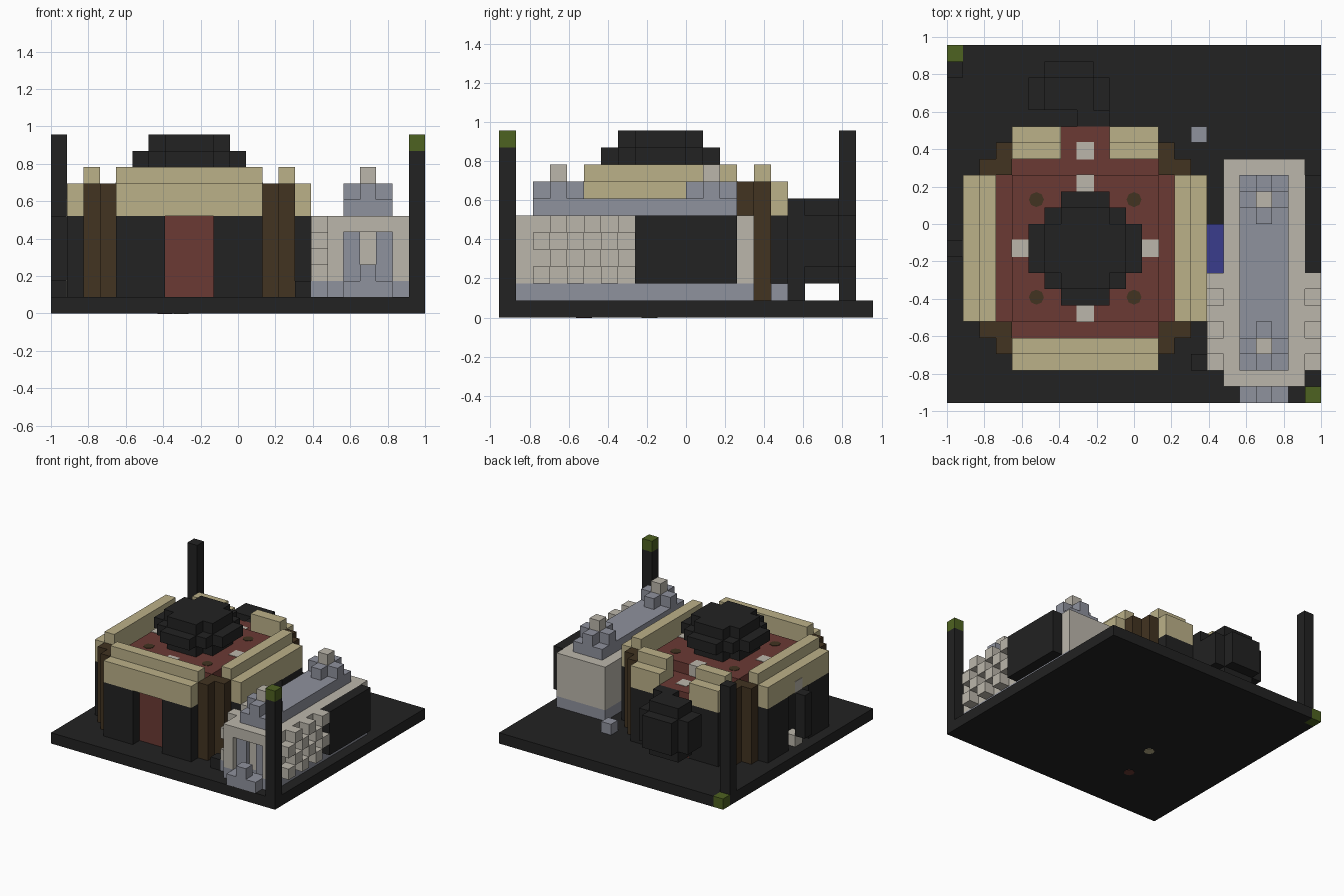
import bpy
import bmesh

cube = bpy.data.objects.get("Cube")
if cube:
    bpy.data.objects.remove(cube, do_unlink=True)

U = 2 / 23  # edge of one building block


def material(name, r, g, b):
    m = bpy.data.materials.new(name)
    m.use_nodes = True
    m.diffuse_color = (r, g, b, 1)
    m.node_tree.nodes["Principled BSDF"].inputs["Base Color"].default_value = (r, g, b, 1)
    return m


BLACK = material("charcoal", .016, .016, .016)
BEIGE = material("sandstone", .50, .44, .25)
RED = material("brick red", .147, .042, .034)
BROWN = material("dark wood", .054, .033, .015)
WHITE = material("pale stone", .50, .47, .41)
GREY = material("blue grey stone", .275, .287, .337)
BLUE = material("blue", .042, .045, .262)
GREEN = material("moss green", .076, .122, .015)


def finish(name, bm, mat):
    me = bpy.data.meshes.new(name)
    bm.to_mesh(me)
    bm.free()
    me.materials.append(mat)
    ob = bpy.data.objects.new(name, me)
    bpy.context.collection.objects.link(ob)


def blocks(name, mat, *boxes, grow=0.0):
    """Boxes given in block units as (x0, x1, y0, y1, z0, z1)."""
    bm = bmesh.new()
    for box in boxes:
        verts = bmesh.ops.create_cube(bm, size=1)["verts"]
        for v in verts:
            for i, shift in enumerate((11.5, 11, 0)):
                lo, hi = box[2 * i] - grow, box[2 * i + 1] + grow
                v.co[i] = ((hi if v.co[i] > 0 else lo) - shift) * U
    finish(name, bm, mat)


def unit(x, y, z):
    return (x, x + 1, y, y + 1, z, z + 1)


def mirror(boxes, axis, centre):
    """The boxes plus their reflection about a centre line."""
    out = list(boxes)
    for b in boxes:
        c = list(b)
        i = 2 * axis
        c[i], c[i + 1] = 2 * centre - b[i + 1], 2 * centre - b[i]
        out.append(tuple(c))
    return out


def discs(name, mat, points, z):
    """Thin eight-sided plates at block positions."""
    bm = bmesh.new()
    for x, y in points:
        verts = bmesh.ops.create_cone(bm, cap_ends=True, segments=8, radius1=.04,
                                      radius2=.04, depth=.006)["verts"]
        bmesh.ops.translate(bm, verts=verts, vec=((x - 11.5) * U, (y - 11) * U, z * U))
    finish(name, bm, mat)


CX, CY = 8.5, 9.5  # centre of the main hall

# Ground slab and corner posts
blocks("ground_slab", BLACK, (0, 23, 0, 21, 0, 1), (1, 23, 21, 22, 0, 1))
blocks("corner_posts", BLACK, (22, 23, 0, 1, 1, 10), (0, 1, 20, 21, 1, 11))
blocks("post_markers", GREEN, unit(22, 0, 10), unit(0, 21, 0))
discs("underside_spot_pale", BEIGE, [(8, 8.85)], 0)
discs("underside_spot_red", RED, [(7, 5)], 0)

# Hall walls: a core with two panels per side
blocks("hall_core", BLACK, (3, 14, 4, 15, 1, 6))
blocks("end_panels", BLACK,
       *mirror(mirror([(4, 7, 2, 4, 1, 6)], 0, CX), 1, CY))
blocks("side_panels", BLACK,
       *mirror(mirror([(1, 3, 5, 8, 1, 6)], 0, CX), 1, CY))
blocks("side_recesses", BLACK, *mirror([(2, 3, 8, 11, 1, 6)], 0, CX))
blocks("front_door", RED, (7, 10, 3, 4, 1, 6))
blocks("back_door", RED, (7, 10, 15, 17, 1, 7))

# Corner columns
blocks("corner_columns", BROWN,
       *mirror(mirror([(2, 4, 4, 5, 1, 8), (3, 4, 3, 4, 1, 8)], 0, CX), 1, CY))

# Parapets, stepped inwards, open at the back
blocks("side_parapets", BEIGE,
       *mirror([(1, 3, 5, 14, 6, 8), (2, 3, 5, 14, 8, 9)], 0, CX))
blocks("front_parapet", BEIGE, (4, 13, 2, 4, 6, 8), (4, 13, 3, 4, 8, 9))
blocks("back_parapet", BEIGE,
       *mirror([(4, 7, 15, 17, 6, 8), (4, 7, 15, 16, 8, 9)], 0, CX))

# Roof and its inlays
blocks("roof", RED, (3, 14, 4, 15, 6, 7), (4, 13, 5, 14, 7, 8))
blocks("roof_inlays", WHITE, unit(8, 5, 7), unit(8, 13, 7), unit(4, 9, 7),
       unit(12, 9, 7), unit(8, 15, 6), grow=.04)
discs("roof_spots", BROWN, [(x, y) for x in (5.5, 11.5) for y in (6.5, 12.5)], 8)


# Dome in three rounded layers
def layer(r, z):
    return [(CX - a, CX + a, CY - b, CY + b, z, z + 1)
            for a, b in ((r, 1.5), (r - 1, r - 1), (1.5, r))]


def small_layer(z):
    return [(CX - a, CX + a, CY - b, CY + b, z, z + 1) for a, b in ((2.5, 1.5), (1.5, 2.5))]


blocks("dome", BLACK, *small_layer(8), *layer(3.5, 9), *small_layer(10))

# Pipe on the left-hand recess
blocks("wall_pipe", BLACK, unit(0, 9, 2), (0, 1, 9, 10, 2, 6))
blocks("pipe_fittings", WHITE, unit(1, 9, 1), unit(1, 9, 6), grow=.04)

# Rounded tank behind the hall
blocks("back_tank", BLACK, (5, 10, 18, 20, 3, 6), (6, 9, 18, 21, 3, 6),
       (6, 9, 18, 20, 2, 7))
blocks("tank_link", BLACK, (8, 10, 17, 18, 1, 7))

# Annex body with a framed front opening
blocks("annex_base", GREY, (17, 22, 2, 15, 1, 2), (17, 18, 1, 2, 1, 2),
       (21, 22, 1, 2, 1, 2), (16, 17, 2, 8, 1, 2))
blocks("annex_walls", WHITE, (17, 22, 2, 15, 2, 6), (17, 18, 1, 2, 2, 6),
       (21, 22, 1, 2, 2, 6), (18, 21, 1, 2, 5, 6))
blocks("entrance_jambs", GREY, (18, 19, 1.5, 2, 1, 5), (20, 21, 1.5, 2, 1, 5))
blocks("entrance_steps", GREY, (18, 21, 0, 1.5, 1, 2), (19, 20, 0, 1, 2, 3))

# Staggered bricks, side panel and passage
bricks = [(j, k) for j in range(2, 8) for k in range(2, 6) if (j + k) % 2 == 0]
blocks("staggered_bricks", WHITE, *[unit(x, j, k) for x in (16, 22) for j, k in bricks])
blocks("annex_side_panel", BLACK, (22, 23, 8, 14, 2, 6))
blocks("annex_passage", BLUE, (16, 17, 8, 11, 2, 5))

# Ridge with two crossed finials
blocks("annex_ridge", GREY, (18, 21, 2, 14, 6, 7))
for name, y in (("front_finial", 3), ("back_finial", 12)):
    blocks(name, GREY, (18, 21, y, y + 1, 7, 8), (19, 20, y - 1, y + 2, 7, 8))
    blocks(name + "_cap", WHITE, unit(19, y, 8))

# Loose blocks on the ground
blocks("loose_dark_block", BLACK, unit(15, 2, 1))
blocks("loose_grey_block", GREY, unit(15, 16, 1))
